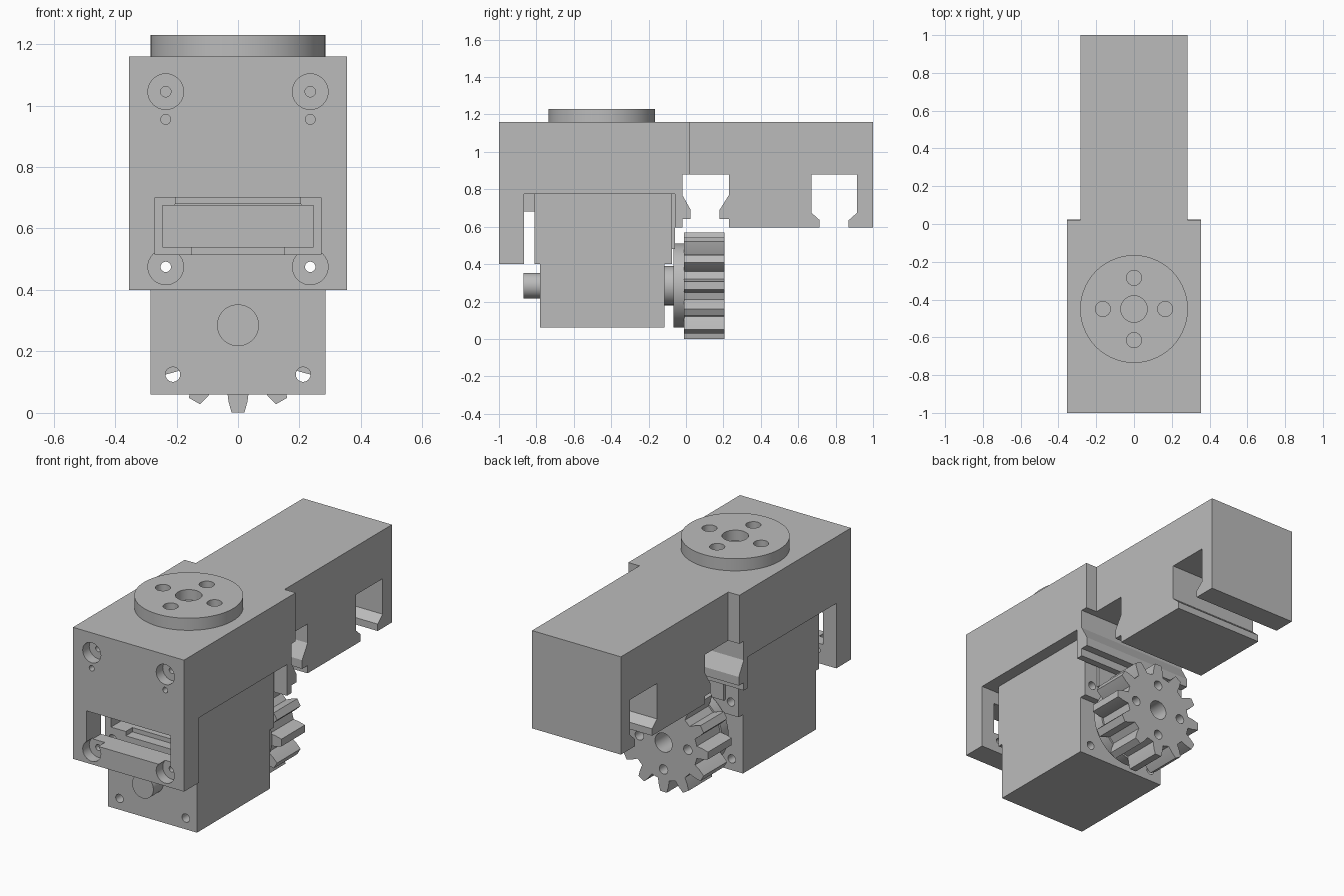
import bpy, bmesh, math
from mathutils import Matrix, Vector

cube = bpy.data.objects.get("Cube")
if cube:
    bpy.data.objects.remove(cube)

grey = bpy.data.materials.new("plain grey")
grey.use_nodes = True
COLOUR = (0.5, 0.5, 0.5, 1)
grey.diffuse_color = COLOUR
grey.node_tree.nodes["Principled BSDF"].inputs["Base Color"].default_value = COLOUR


def finish(name, bm):
    bmesh.ops.recalc_face_normals(bm, faces=bm.faces)
    mesh = bpy.data.meshes.new(name)
    bm.to_mesh(mesh)
    bm.free()
    mesh.materials.append(grey)
    obj = bpy.data.objects.new(name, mesh)
    bpy.context.collection.objects.link(obj)
    return obj


def prism(name, points, depth):
    """Extrude a closed loop of 3D points along a depth vector."""
    bm = bmesh.new()
    face = bm.faces.new([bm.verts.new(p) for p in points])
    top = bmesh.ops.extrude_face_region(bm, geom=[face])
    verts = [v for v in top["geom"] if isinstance(v, bmesh.types.BMVert)]
    bmesh.ops.translate(bm, verts=verts, vec=depth)
    return finish(name, bm)


def side_prism(name, profile, half_width):
    return prism(name, [(-half_width, y, z) for y, z in profile], (2 * half_width, 0, 0))


def box(name, half_x, y0, y1, z0, z1):
    return side_prism(name, [(y0, z0), (y1, z0), (y1, z1), (y0, z1)], half_x)


def cylinder(name, start, radius, length, axis="Y", sides=48):
    bm = bmesh.new()
    bmesh.ops.create_cone(bm, cap_ends=True, segments=sides, radius1=radius,
                          radius2=radius, depth=length)
    spin = Matrix.Rotation(-math.pi / 2, 4, "X") if axis == "Y" else Matrix()
    way = Vector((0, 1, 0)) if axis == "Y" else Vector((0, 0, 1))
    move = Matrix.Translation(Vector(start) + way * length / 2)
    bmesh.ops.transform(bm, matrix=move @ spin, verts=bm.verts)
    return finish(name, bm)


def cut(target, cutter):
    mod = target.modifiers.new("cut", "BOOLEAN")
    mod.operation = "DIFFERENCE"
    mod.solver = "EXACT"
    mod.object = cutter
    bpy.context.view_layer.update()
    graph = bpy.context.evaluated_depsgraph_get()
    mesh = bpy.data.meshes.new_from_object(target.evaluated_get(graph))
    target.modifiers.clear()
    target.data = mesh
    bpy.data.objects.remove(cutter)


def drill(target, start, radius, length, axis="Y"):
    cut(target, cylinder("cutter", start, radius, length, axis, 32))


def smooth(obj):
    bpy.ops.object.select_all(action="DESELECT")
    obj.select_set(True)
    bpy.context.view_layer.objects.active = obj
    bpy.ops.object.shade_smooth_by_angle(angle=math.radians(25))


# Housing: front plate, roof and rear wall with a clamping lip
housing = side_prism("housing", [
    (-1, .4), (-.865, .4), (-.865, .775), (-.06, .775), (-.06, .595), (-.02, .595),
    (-.02, .64), (.025, .64), (.025, .69), (-.02, .77), (-.02, .88), (.02, .88),
    (.02, 1.16), (-1, 1.16)], .355)
cut(housing, box("cutter", .27, -1.1, -.8, .515, .70))
for x in (-.235, .235):
    for z in (1.045, .475):
        drill(housing, (x, -1.05, z), .058, .11)
        drill(housing, (x, -1.05, z), .017, .25)
    drill(housing, (x, -1.05, .955), .016, .15)
smooth(housing)

# Spacer behind the front plate and thin plate behind the motor
box("front_spacer", .205, -.866, -.809, .68, .776)
box("rear_spacer", .2, -.076, -.059, .48, .776)

# Rear beam with its two dovetail slots
side_prism("rear_beam", [
    (.02, 1.16), (.02, .88), (.23, .88), (.23, .77), (.18, .69), (.18, .64), (.23, .64),
    (.23, .595), (.715, .595), (.715, .635), (.67, .675), (.67, .88), (.915, .88),
    (.915, .675), (.87, .635), (.87, .595), (1, .595), (1, 1.16)], .284)

# Motor body with a socket and screw holes
motor = side_prism("motor_body", [
    (-.78, .06), (-.115, .06), (-.115, .4), (-.075, .4), (-.075, .775),
    (-.81, .775), (-.81, .4), (-.78, .4)], .284)
cut(motor, box("cutter", .245, -.9, -.70, .54, .675))
cut(motor, box("cutter", .205, -.9, -.75, .66, .70))
cut(motor, box("cutter", .15, -.9, -.75, .515, .56))
for x in (-1, 1):
    drill(motor, (x * .212, -.9, .125), .024, 1)
    drill(motor, (x * .235, -.9, .475), .024, 1)
smooth(motor)

AXIS_Z = .285
smooth(cylinder("front_shaft_stub", (0, -.87, AXIS_Z), .068, .1))
smooth(cylinder("rear_shaft", (0, -.125, AXIS_Z), .105, .065))


def ring_of_holes(obj, centre, axis, bore, small, spacing, length):
    drill(obj, centre, bore, length, axis)
    for i in range(4):
        a = i * math.pi / 2
        off = (math.cos(a), 0, math.sin(a)) if axis == "Y" else (math.cos(a), math.sin(a), 0)
        drill(obj, Vector(centre) + spacing * Vector(off), small, length, axis)


# Gear with a backing disc
outline = []
TEETH = 12
for i in range(TEETH):
    middle = 2 * math.pi * i / TEETH
    for radius, half in ((.215, -.036), (.25, -.031), (.285, -.021),
                         (.285, .021), (.25, .031), (.215, .036)):
        a = middle + math.atan2(half, radius)
        outline.append((radius * math.cos(a), -.01, AXIS_Z + radius * math.sin(a)))
gear = prism("gear", outline, (0, .215, 0))
ring_of_holes(gear, (0, .05, AXIS_Z), "Y", .055, .027, .155, .3)
smooth(gear)
smooth(cylinder("gear_backing_disc", (0, -.068, AXIS_Z), .225, .059, sides=64))

# Round turntable on the roof
turntable = cylinder("turntable", (0, -.45, 1.16), .285, .07, "Z", 96)
ring_of_holes(turntable, (0, -.45, 1.17), "Z", .07, .04, .165, .2)
smooth(turntable)
